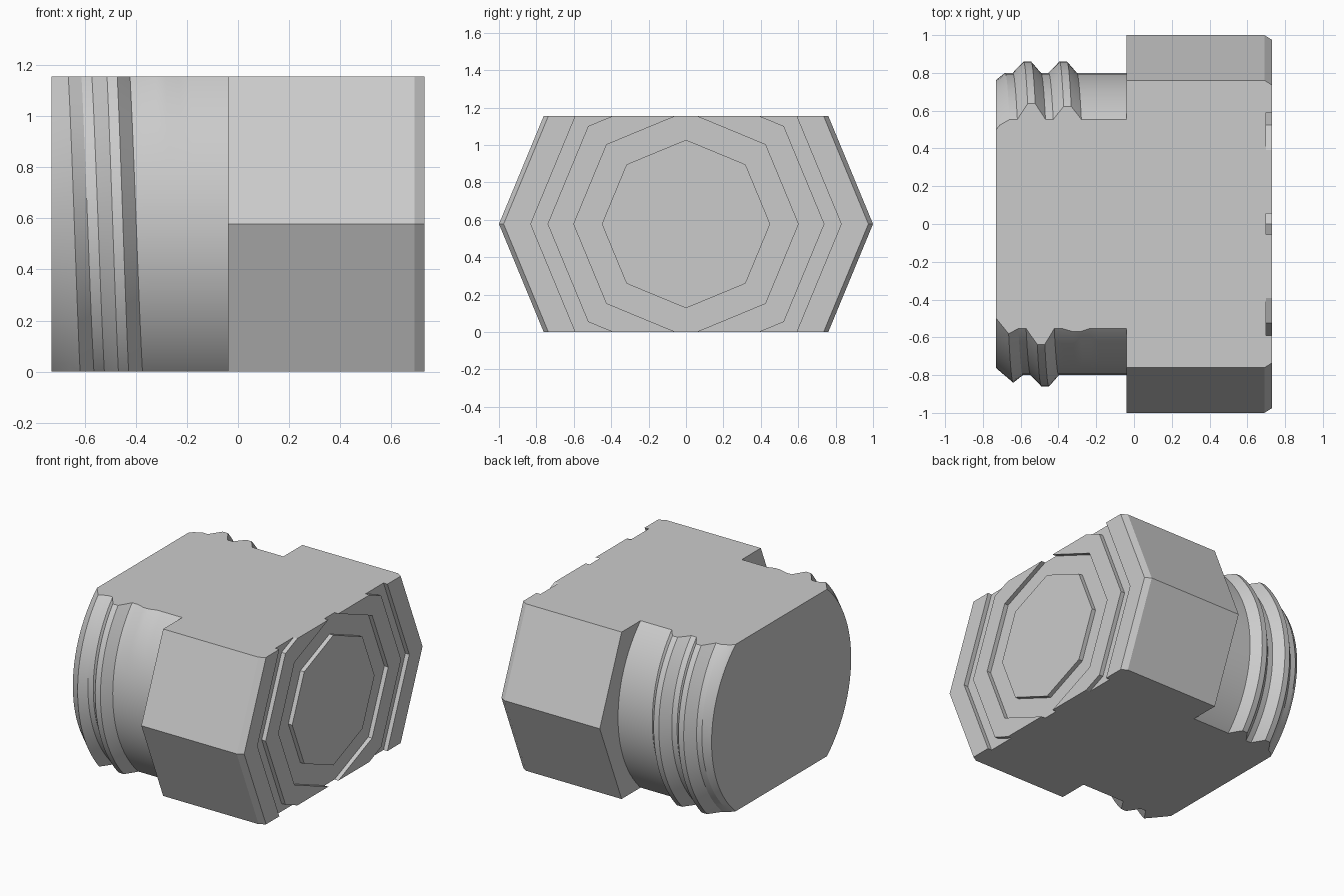
import bpy, bmesh
from math import sin, cos, tau, radians

cube = bpy.data.objects.get("Cube")
if cube:
    bpy.data.objects.remove(cube, do_unlink=True)

MID = 0.5775           # height of the axis; both flats lie this far from it
END, SHOULDER = -0.73, -0.04

grey = bpy.data.materials.new("plain grey")
grey.use_nodes = True
grey.diffuse_color = (0.6, 0.6, 0.6, 1)
grey.node_tree.nodes["Principled BSDF"].inputs["Base Color"].default_value = (0.6, 0.6, 0.6, 1)


def lathe(name, columns, smooth):
    """Skin columns of (x, radius) around the x axis, cap, and cut the two flats."""
    bm = bmesh.new()
    n = len(columns)
    grid = []
    for i, column in enumerate(columns):
        a = tau * i / n
        grid.append([bm.verts.new((x, -r * sin(a), MID + r * cos(a))) for x, r in column[0]])
    # the last column is joined to the first through its own closing column
    closing = [bm.verts.new((x, 0, MID + r)) for x, r in columns[-1][1]]
    grid.append(closing)
    for a, b in zip(grid, grid[1:]):
        for j in range(len(a) - 1):
            bm.faces.new((a[j], a[j + 1], b[j + 1], b[j]))
    bmesh.ops.remove_doubles(bm, verts=bm.verts, dist=0.0005)
    bmesh.ops.holes_fill(bm, edges=[e for e in bm.edges if e.is_boundary], sides=0)
    # flat top and flat bottom
    for z, direction in ((2 * MID, 1), (0, -1)):
        bmesh.ops.bisect_plane(bm, geom=bm.verts[:] + bm.edges[:] + bm.faces[:], dist=0.00001,
                               plane_co=(0, 0, z), plane_no=(0, 0, direction), clear_outer=True)
        bmesh.ops.holes_fill(bm, edges=[e for e in bm.edges if e.is_boundary], sides=0)
    bmesh.ops.recalc_face_normals(bm, faces=bm.faces)
    mesh = bpy.data.meshes.new(name)
    bm.to_mesh(mesh)
    bm.free()
    mesh.materials.append(grey)
    obj = bpy.data.objects.new(name, mesh)
    bpy.context.collection.objects.link(obj)
    if smooth:
        bpy.ops.object.select_all(action="DESELECT")
        obj.select_set(True)
        bpy.context.view_layer.objects.active = obj
        bpy.ops.object.shade_smooth_by_angle(angle=radians(20))
    return obj


# Eight-sided head with a chamfered rim and two grooves in its end face
head = [(SHOULDER, 1), (0.69, 1), (0.73, 0.975)]
for outer, inner in ((0.83, 0.74), (0.6, 0.45)):
    head += [(0.73, outer), (0.7, outer), (0.7, inner), (0.73, inner)]
lathe("octagonal_head", [(head, head)] * 8, False)

# Threaded neck: a ridge that climbs one pitch per turn and fades into the neck
ROOT, CREST, PITCH = 0.8, 0.86, 0.19
RIDGE = ((-0.077, 0), (-0.02, 1), (0.02, 1), (0.072, 0))


def thread_column(turn):
    points = [(END, 0.763)]
    for k in range(-2, 5):
        t = turn + k
        fade = min(1, max(0, (1.2 - t) / 0.4))
        for offset, lift in RIDGE:
            x = -0.5175 + PITCH * t + offset
            x = min(SHOULDER, max(END, x))
            r = ROOT + (CREST - ROOT) * lift * fade
            r = min(r, 0.763 + 0.85 * (x - END))
            points.append((x, r if x < SHOULDER else ROOT))
    return points + [(SHOULDER, ROOT)]


SEGMENTS = 96
lathe("threaded_neck", [(thread_column(i / SEGMENTS), thread_column(1))
                        for i in range(SEGMENTS)], True)
